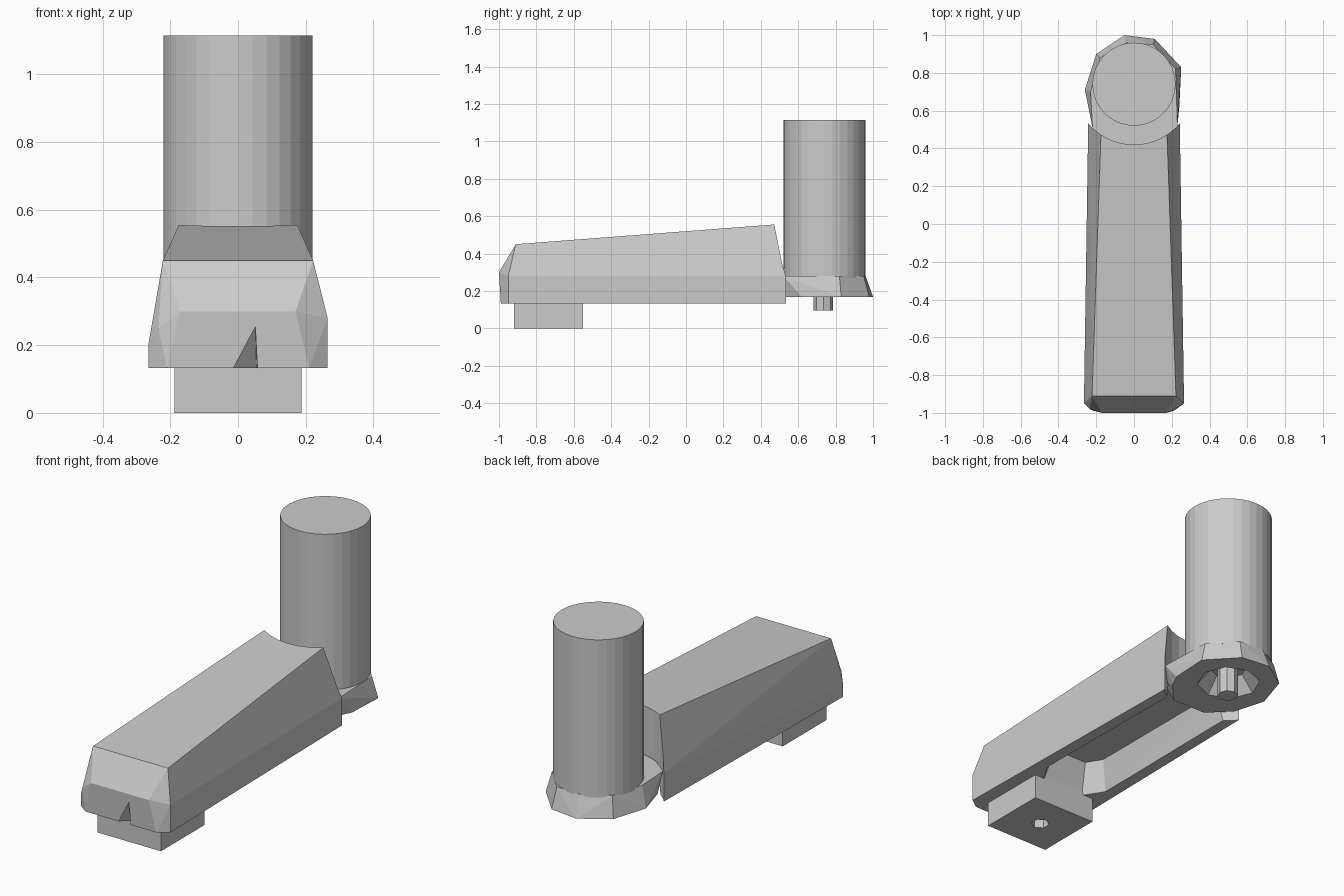
import bpy, bmesh, math

if "Cube" in bpy.data.objects:
    bpy.data.objects.remove(bpy.data.objects["Cube"])


def hull(name, pts):
    """Convex faceted solid around a few points."""
    bm = bmesh.new()
    for p in pts:
        bm.verts.new(p)
    res = bmesh.ops.convex_hull(bm, input=bm.verts[:])
    loose = [v for v in bm.verts if not v.link_faces]
    bmesh.ops.delete(bm, geom=loose, context='VERTS')
    bmesh.ops.dissolve_limit(bm, angle_limit=0.01, verts=bm.verts[:], edges=bm.edges[:])
    bmesh.ops.recalc_face_normals(bm, faces=bm.faces[:])
    me = bpy.data.meshes.new(name)
    bm.to_mesh(me)
    bm.free()
    ob = bpy.data.objects.new(name, me)
    bpy.context.collection.objects.link(ob)
    return ob


def cone(name, y, z0, z1, r0, r1, n):
    bpy.ops.mesh.primitive_cone_add(vertices=n, radius1=r0, radius2=r1, depth=z1 - z0,
                                    location=(0, y, (z0 + z1) / 2))
    ob = bpy.context.object
    ob.name = name
    return ob


def cut(ob, cutter):
    m = ob.modifiers.new("cut", 'BOOLEAN')
    m.operation = 'DIFFERENCE'
    m.solver = 'EXACT'
    m.object = cutter
    bpy.context.view_layer.objects.active = ob
    bpy.ops.object.modifier_apply(modifier=m.name)
    bpy.data.objects.remove(cutter)


def mirrored(pts):
    return [(s * x, y, z) for x, y, z in pts for s in (1, -1)]


# Lever arm: tapered block, hollowed below and notched round the grip
arm = hull("lever_arm", mirrored([
    (.242, .56, .133), (.242, .56, .28), (.172, .56, .562),
    (.222, -.91, .45), (.265, -.95, .133), (.17, -1, .30), (.21, -.99, .133)])
    + [(.265, -.95, .28), (-.265, -.95, .20), (-.235, -.98, .25)])
cut(arm, cone("notch_cutter", .74, 0, .8, .32, .32, 32))
cut(arm, hull("cavity_cutter", mirrored([
    (.20, -.46, .10), (.13, -.57, .10), (.19, .6, .10),
    (.15, -.42, .29), (.10, -.50, .29), (.15, .6, .29)])))
# Shallow chip in the nose
cut(arm, hull("chip_cutter", [(-.06, -1.02, .12), (.06, -1.02, .12), (.05, -1.02, .30),
                              (.055, -.93, .12)]))

# Mounting pad with hexagonal hole
pad = hull("mounting_pad", mirrored([(.188, y, z) for y in (-.92, -.55) for z in (0, .15)]))
cut(pad, cone("hole_cutter", -.735, -.05, .13, .045, .045, 6))

# Faceted collar under the grip, recessed below
low = [(-.26, .71), (-.20, .90), (-.05, 1.0), (.11, .98), (.25, .83), (.24, .62),
       (.20, .54), (.10, .43), (-.10, .43), (-.21, .54)]
top = [(-.23, .70), (-.18, .88), (-.04, .96), (.10, .95), (.22, .82), (.23, .52),
       (.15, .40), (-.15, .40), (-.22, .51)]
collar = hull("grip_collar", [(x, y, .168) for x, y in low] + [(x, y, .28) for x, y in top])
cut(collar, cone("recess_cutter", .74, .13, .25, .19, .09, 8))

# Central stud and grip
cone("stud", .735, .095, .27, .052, .052, 8)
cone("grip", .74, .27, 1.115, .22, .22, 32)
